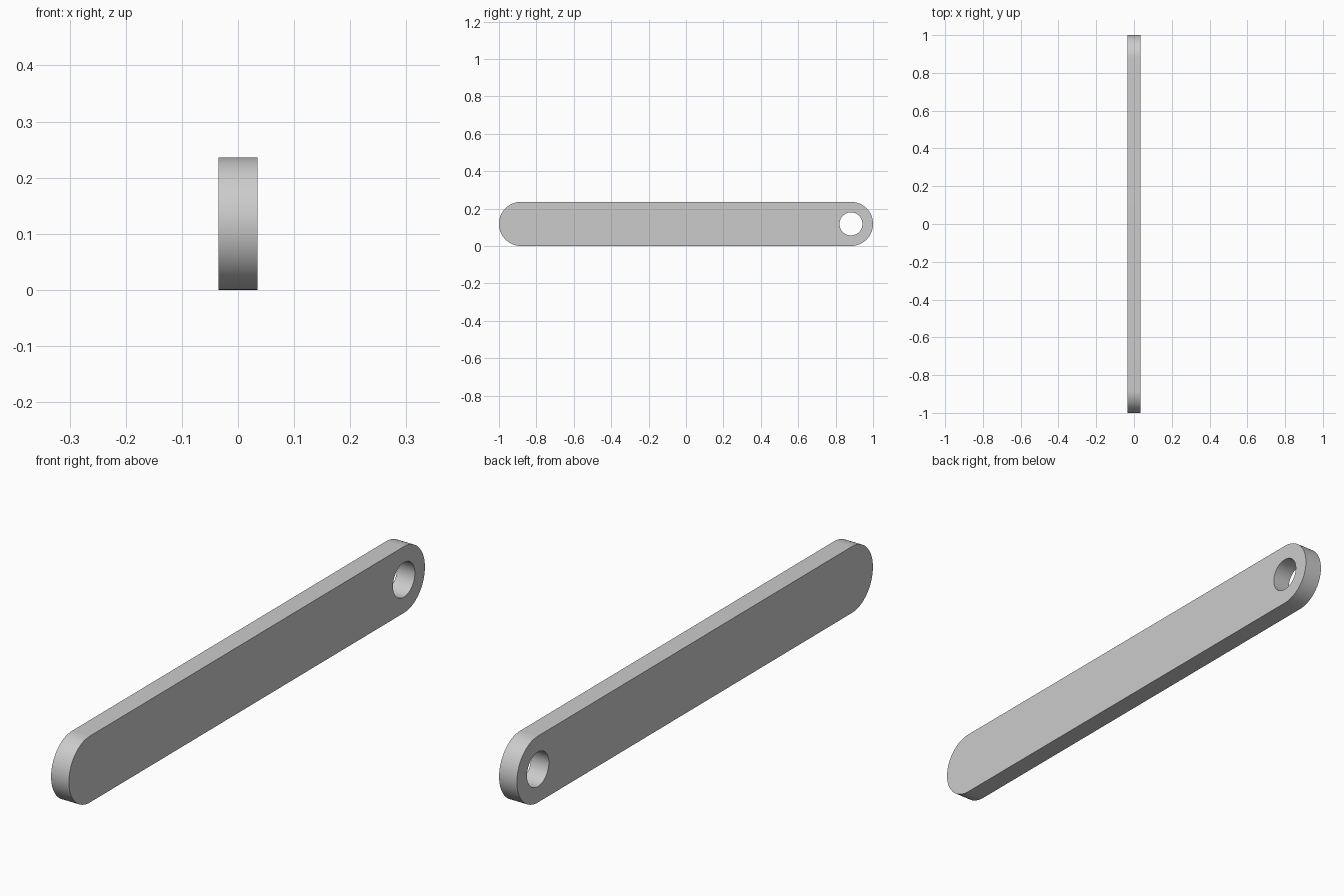
import bpy, bmesh
from math import sin, cos, pi, radians

if "Cube" in bpy.data.objects:
    bpy.data.objects.remove(bpy.data.objects["Cube"])

HALF_T, R, HOLE_R, SEG = 0.035, 0.118, 0.0615, 48
END_Y = 1 - R


def arc(cy, r, start, sweep, count):
    return [(cy + r * cos(start + sweep * i / count),
             R + r * sin(start + sweep * i / count)) for i in range(count + 1)]


def add_loop(bm, points):
    verts = [bm.verts.new((-HALF_T, y, z)) for y, z in points]
    return [bm.edges.new((v, verts[(i + 1) % len(verts)])) for i, v in enumerate(verts)]


bm = bmesh.new()
# rounded bar outline and the pivot hole near the back end
outline = arc(END_Y, R, -pi / 2, pi, SEG) + arc(-END_Y, R, pi / 2, pi, SEG)
hole = arc(END_Y, HOLE_R, 0, 2 * pi, SEG)[:-1]
edges = add_loop(bm, outline) + add_loop(bm, hole)
bmesh.ops.triangle_fill(bm, edges=edges, use_beauty=True)

# give the plate its thickness
res = bmesh.ops.extrude_face_region(bm, geom=bm.faces[:], use_keep_orig=True)
moved = [g for g in res["geom"] if isinstance(g, bmesh.types.BMVert)]
bmesh.ops.translate(bm, verts=moved, vec=(2 * HALF_T, 0, 0))
bmesh.ops.recalc_face_normals(bm, faces=bm.faces[:])

mesh = bpy.data.meshes.new("link_bar")
bm.to_mesh(mesh)
bm.free()
bar = bpy.data.objects.new("link_bar", mesh)
bpy.context.collection.objects.link(bar)

# smooth rounded ends and hole wall, crisp rims
bpy.context.view_layer.objects.active = bar
bar.select_set(True)
bpy.ops.object.shade_smooth_by_angle(angle=radians(30))
